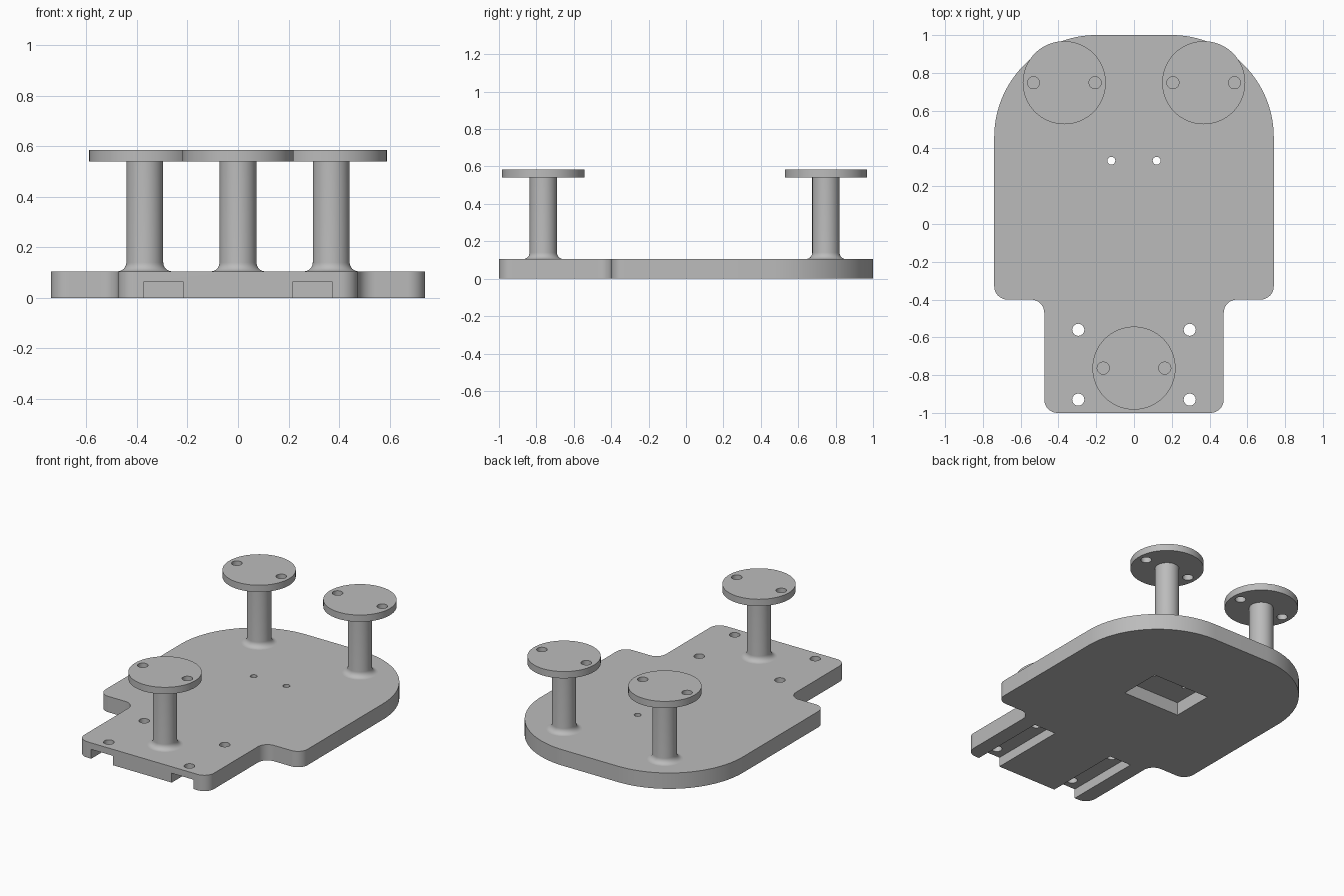
import bpy, bmesh, math
from mathutils import Vector

cube = bpy.data.objects.get("Cube")
if cube:
    bpy.data.objects.remove(cube, do_unlink=True)

grey = bpy.data.materials.new("plain_grey")
grey.use_nodes = True
grey.diffuse_color = (0.5, 0.5, 0.5, 1)
grey.node_tree.nodes["Principled BSDF"].inputs["Base Color"].default_value = grey.diffuse_color

PLATE_TOP = 0.105
DISC_BOTTOM, DISC_TOP = 0.54, 0.585
DISC_R, POST_R, FILLET = 0.22, 0.073, 0.035


def finish(name, bm):
    bmesh.ops.recalc_face_normals(bm, faces=bm.faces)
    mesh = bpy.data.meshes.new(name)
    bm.to_mesh(mesh)
    bm.free()
    mesh.materials.append(grey)
    obj = bpy.data.objects.new(name, mesh)
    bpy.context.collection.objects.link(obj)
    return obj


def prism(name, outline, z0, z1):
    bm = bmesh.new()
    face = bm.faces.new([bm.verts.new((x, y, z0)) for x, y in outline])
    new = bmesh.ops.extrude_face_region(bm, geom=[face])["geom"]
    verts = [g for g in new if isinstance(g, bmesh.types.BMVert)]
    bmesh.ops.translate(bm, verts=verts, vec=Vector((0, 0, z1 - z0)))
    return finish(name, bm)


def arc(cx, cy, r, a0, a1, steps):
    angles = [math.radians(a0 + (a1 - a0) * i / steps) for i in range(steps + 1)]
    return [(cx + r * math.cos(a), cy + r * math.sin(a)) for a in angles]


def disc(name, x, y, r, z0, z1, steps=32):
    return prism(name, arc(x, y, r, 0, 360, steps)[:-1], z0, z1)


def box(name, x0, x1, y0, y1, z0, z1):
    return prism(name, [(x0, y0), (x1, y0), (x1, y1), (x0, y1)], z0, z1)


def activate(obj):
    bpy.ops.object.select_all(action='DESELECT')
    obj.select_set(True)
    bpy.context.view_layer.objects.active = obj


def cut(obj, cutter):
    mod = obj.modifiers.new("cut", 'BOOLEAN')
    mod.operation, mod.solver, mod.object = 'DIFFERENCE', 'EXACT', cutter
    activate(obj)
    bpy.ops.object.modifier_apply(modifier=mod.name)
    bpy.data.objects.remove(cutter, do_unlink=True)


def smooth(obj):
    activate(obj)
    bpy.ops.object.shade_smooth_by_angle(angle=math.radians(30))


# Base plate: narrow front tab, wide body, large rounded rear corners
R, BIG = 0.07, 0.54
half = (arc(0.475 - R, -1 + R, R, -90, 0, 8)
        + arc(0.475 + R, -0.4 - R, R, 180, 90, 8)
        + arc(0.74 - R, -0.4 + R, R, -90, 0, 8)
        + arc(0.74 - BIG, 1 - BIG, BIG, 0, 90, 32))
plate = prism("base_plate", half + [(-x, y) for x, y in reversed(half)], 0, PLATE_TOP)

# Underside pocket, front channels and screw holes
cut(plate, box("pocket_cutter", -0.206, 0.206, 0.16, 0.44, -0.1, 0.085))
for s in (-1, 1):
    cut(plate, box("channel_cutter", s * 0.295 - 0.08, s * 0.295 + 0.08, -1.1, -0.48, -0.1, 0.062))
    for x, y, r in ((0.295, -0.56, 0.032), (0.295, -0.93, 0.032), (0.12, 0.335, 0.021)):
        cut(plate, disc("hole_cutter", s * x, y, r, -0.1, 0.2))
smooth(plate)


# Post with a flared foot, lathed around its own axis
def post(name, x, y):
    profile = [(POST_R + FILLET + px, PLATE_TOP + FILLET + pz)
               for px, pz in arc(0, 0, FILLET, 270, 180, 8)]
    profile.append((POST_R, DISC_BOTTOM))
    bm = bmesh.new()
    rings = [[bm.verts.new((x + px, y + py, z)) for px, py in arc(0, 0, r, 0, 360, 48)[:-1]]
             for r, z in profile]
    for low, high in zip(rings, rings[1:]):
        for i in range(len(low)):
            j = (i + 1) % len(low)
            bm.faces.new((low[i], low[j], high[j], high[i]))
    bm.faces.new(rings[0])
    bm.faces.new(rings[-1])
    smooth(finish(name, bm))


# Three posts, each carrying a disc with two screw holes
for label, x, y in (("front", 0, -0.763), ("rear_left", 0.369, 0.748), ("rear_right", -0.369, 0.748)):
    post(label + "_post", x, y)
    top = disc(label + "_mounting_disc", x, y, DISC_R, DISC_BOTTOM, DISC_TOP, 64)
    for s in (-1, 1):
        cut(top, disc("hole_cutter", x + s * 0.163, y, 0.032, 0.5, 0.7))
    smooth(top)
